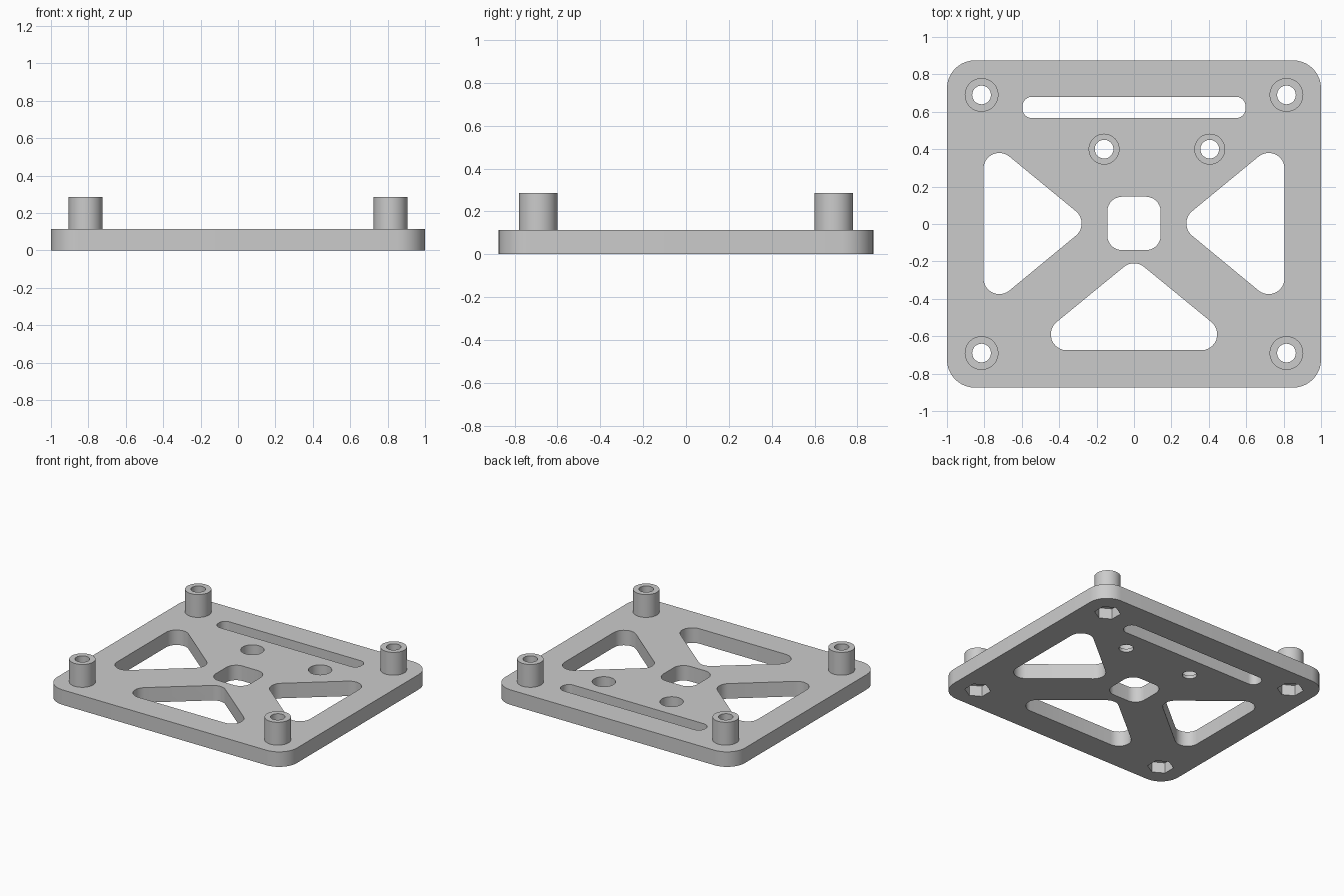
import bpy
import bmesh
from math import cos, sin, pi, atan2
from mathutils import Vector

cube = bpy.data.objects.get("Cube")
if cube:
    bpy.data.objects.remove(cube, do_unlink=True)

PLATE_TOP, POST_TOP = 0.113, 0.285
POST_X, POST_Y, POST_R, BORE_R = 0.815, 0.69, 0.09, 0.05

grey = bpy.data.materials.new("light_grey")
grey.use_nodes = True
colour = (0.6, 0.6, 0.6, 1)
grey.diffuse_color = colour
grey.node_tree.nodes["Principled BSDF"].inputs["Base Color"].default_value = colour


def rounded(centres, radius, steps=10):
    """Outline wrapped around equal circles; centres run anticlockwise."""
    pts = [Vector(c) for c in centres]
    outline = []
    for i, p in enumerate(pts):
        d = p - pts[i - 1]
        start = atan2(d.y, d.x) - pi / 2
        e = pts[(i + 1) % len(pts)] - p
        turn = (atan2(e.y, e.x) - pi / 2 - start) % (2 * pi)
        for k in range(steps + 1):
            a = start + turn * k / steps
            outline.append((p.x + radius * cos(a), p.y + radius * sin(a)))
    return outline


def rounded_box(x, y, half_x, half_y, radius):
    a, b = half_x - radius, half_y - radius
    return rounded([(x - a, y - b), (x + a, y - b), (x + a, y + b), (x - a, y + b)], radius)


def ring(x, y, radius, sides=48, start=0):
    return [(x + radius * cos(start + 2 * pi * k / sides),
             y + radius * sin(start + 2 * pi * k / sides)) for k in range(sides)]


def prism(name, outline, z0, z1):
    bm = bmesh.new()
    base = bm.faces.new([bm.verts.new((x, y, z0)) for x, y in outline])
    top = bmesh.ops.extrude_face_region(bm, geom=[base])["geom"]
    bmesh.ops.translate(bm, vec=(0, 0, z1 - z0),
                        verts=[v for v in top if isinstance(v, bmesh.types.BMVert)])
    bmesh.ops.recalc_face_normals(bm, faces=bm.faces)
    mesh = bpy.data.meshes.new(name)
    bm.to_mesh(mesh)
    bm.free()
    mesh.materials.append(grey)
    obj = bpy.data.objects.new(name, mesh)
    bpy.context.collection.objects.link(obj)
    return obj


def activate(obj):
    bpy.ops.object.select_all(action='DESELECT')
    obj.select_set(True)
    bpy.context.view_layer.objects.active = obj


def cut(target, outline, z0=-0.1, z1=0.5):
    cutter = prism("cutter", outline, z0, z1)
    cutter.hide_render = True
    activate(target)
    mod = target.modifiers.new("cut", 'BOOLEAN')
    mod.operation, mod.solver, mod.object = 'DIFFERENCE', 'EXACT', cutter
    bpy.ops.object.modifier_apply(modifier=mod.name)
    bpy.data.objects.remove(cutter, do_unlink=True)


def smooth(obj):
    activate(obj)
    bpy.ops.object.shade_smooth_by_angle(angle=pi / 6)


# Base plate with its cable slot and centre window
plate = prism("base_plate", rounded_box(0, 0, 1, 0.875, 0.15), 0, PLATE_TOP)
cut(plate, rounded_box(0, 0.623, 0.597, 0.057, 0.052))
cut(plate, rounded_box(0, 0.003, 0.143, 0.143, 0.08))

# Three triangular windows
cut(plate, rounded([(-0.72, 0.295), (-0.72, -0.29), (-0.365, 0.003)], 0.085))
cut(plate, rounded([(0.72, -0.29), (0.72, 0.295), (0.365, 0.003)], 0.085))
cut(plate, rounded([(-0.36, -0.59), (0.36, -0.59), (0, -0.295)], 0.085))

# Two counterbored screw holes
for x in (-0.16, 0.405):
    cut(plate, ring(x, 0.4, 0.08), 0.025, 0.5)
    cut(plate, ring(x, 0.4, BORE_R))

# Corner posts, bored through, with hexagonal nut pockets underneath
for sx, side in ((1, "left"), (-1, "right")):
    for sy, end in ((-1, "front"), (1, "back")):
        x, y = sx * POST_X, sy * POST_Y
        cut(plate, ring(x, y, BORE_R))
        cut(plate, ring(x, y, 0.09, 6, pi / 6), -0.1, 0.08)
        post = prism(f"{end}_{side}_post", ring(x, y, POST_R), PLATE_TOP, POST_TOP)
        cut(post, ring(x, y, BORE_R))
        smooth(post)

smooth(plate)
